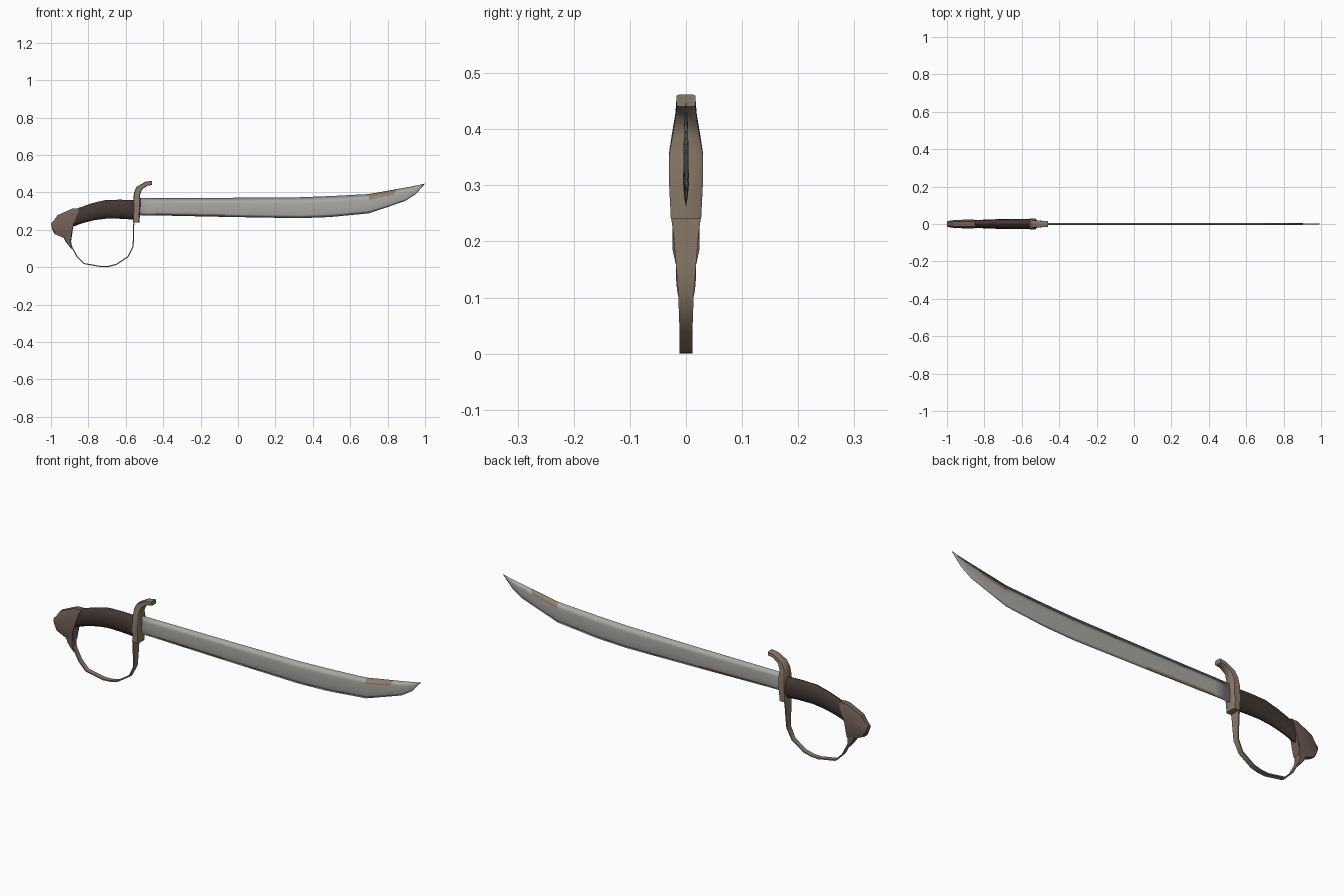
import bpy, bmesh, math
from mathutils import Vector


def material(name, rgb):
    m = bpy.data.materials.new(name)
    m.diffuse_color = (*rgb, 1)
    return m


STEEL = material("steel", (0.40, 0.39, 0.37))
STAIN = material("tan stain", (0.29, 0.22, 0.15))
BRASS = material("dull brass", (0.25, 0.195, 0.14))
LEATHER = material("dark leather", (0.055, 0.038, 0.031))
BRONZE = material("brown bronze", (0.165, 0.115, 0.092))


def loft(name, stations, half_profile, mats, angle=40, rule=None):
    """Station: (ax, az, bx, bz, half width). Profile: (fraction from a to b, width fraction),
    mirrored in y to make a closed ring."""
    ring = list(half_profile) + [(t, -w) for t, w in reversed(half_profile) if w > 0]
    bm = bmesh.new()
    rings = []
    for ax, az, bx, bz, hw in stations:
        rings.append([bm.verts.new((ax + (bx - ax) * t, hw * w, az + (bz - az) * t))
                      for t, w in ring])
    n = len(ring)
    for i, (r, s) in enumerate(zip(rings, rings[1:])):
        for j in range(n):
            k = (j + 1) % n
            f = bm.faces.new((r[j], r[k], s[k], s[j]))
            if rule:
                f.material_index = rule(i, (ring[j][0] + ring[k][0]) / 2)
    bm.faces.new(rings[0])
    bm.faces.new(rings[-1])
    bmesh.ops.remove_doubles(bm, verts=bm.verts, dist=1e-5)
    bmesh.ops.recalc_face_normals(bm, faces=bm.faces)
    me = bpy.data.meshes.new(name)
    bm.to_mesh(me)
    bm.free()
    for m in mats:
        me.materials.append(m)
    ob = bpy.data.objects.new(name, me)
    bpy.context.collection.objects.link(ob)
    bpy.ops.object.select_all(action='DESELECT')
    ob.select_set(True)
    bpy.context.view_layer.objects.active = ob
    bpy.ops.object.shade_smooth_by_angle(angle=math.radians(angle))
    return ob


ROUND = [((1 - math.cos(a)) / 2, max(0, math.sin(a)))
         for a in (math.pi * i / 6 for i in range(6))] + [(1, 0)]
BOXY = [(0, 0.75), (0.12, 1), (0.88, 1), (1, 0.75)]
FLAT = [(0, 1), (1, 1)]
LENS = [(0, 0), (0.3, 0.85), (0.66, 1), (0.86, 0.6), (1, 0)]

# Blade: thin lens section, spine and cutting edge meeting at the raised tip
blade = [(-0.54, 0.37, -0.54, 0.278, 0.005), (-0.44, 0.37, -0.44, 0.277, 0.005),
         (-0.07, 0.371, -0.07, 0.269, 0.005), (0.33, 0.374, 0.33, 0.262, 0.005),
         (0.49, 0.380, 0.49, 0.268, 0.005), (0.70, 0.391, 0.70, 0.288, 0.005),
         (0.85, 0.418, 0.80, 0.322, 0.0045), (0.93, 0.432, 0.893, 0.354, 0.004),
         (0.965, 0.439, 0.95, 0.390, 0.003), (1.0, 0.447, 0.998, 0.444, 0.001)]


def stains(i, t):
    return int((i == 1 and t > 0.86) or (i == 5 and t < 0.3))


loft("blade", blade, LENS, [STEEL, STAIN], 180, stains)

# Grip: curved, oval, tapering towards the pommel
grip = [(-0.545, 0.358, -0.545, 0.254, 0.028), (-0.63, 0.361, -0.63, 0.259, 0.028),
        (-0.71, 0.359, -0.70, 0.260, 0.027), (-0.78, 0.342, -0.765, 0.252, 0.024),
        (-0.83, 0.325, -0.83, 0.236, 0.022), (-0.87, 0.310, -0.895, 0.212, 0.020)]
loft("grip", grip, ROUND, [LEATHER], 50)

# Pommel: faceted beak-shaped cap with a horn that meets the knuckle bow
pommel = [(-0.848, 0.315, -0.888, 0.206, 0.023), (-0.885, 0.314, -0.89, 0.153, 0.024),
          (-0.965, 0.278, -0.935, 0.158, 0.021), (-0.984, 0.250, -0.982, 0.178, 0.018),
          (-1.0, 0.234, -0.995, 0.205, 0.014)]
loft("pommel", pommel, [(0, 0.6), (0.18, 1), (0.8, 1), (1, 0.7)], [BRONZE], 30)
horn = [(-0.937, 0.165, -0.89, 0.165, 0.017), (-0.922, 0.137, -0.892, 0.137, 0.018),
        (-0.905, 0.115, -0.890, 0.113, 0.016), (-0.890, 0.098, -0.886, 0.098, 0.013)]
loft("pommel_horn", horn, BOXY, [BRONZE], 35)

# Cross guard: block that narrows into a forward-curling quillon
guard = [(-0.562, 0.240, -0.527, 0.240, 0.027), (-0.562, 0.30, -0.523, 0.30, 0.030),
         (-0.560, 0.36, -0.522, 0.355, 0.030), (-0.556, 0.40, -0.524, 0.387, 0.024),
         (-0.542, 0.43, -0.513, 0.416, 0.019), (-0.495, 0.457, -0.485, 0.436, 0.017),
         (-0.46, 0.462, -0.46, 0.440, 0.017)]
loft("cross_guard", guard, BOXY, [BRASS], 45)

# Knuckle bow: thin ribbon, wide at the guard and narrow at the bottom
path = [(-0.554, 0.25, 0.027), (-0.555, 0.21, 0.022), (-0.556, 0.16, 0.018),
        (-0.558, 0.11, 0.014), (-0.585, 0.055, 0.012), (-0.65, 0.012, 0.012),
        (-0.69, 0.002, 0.012), (-0.73, 0.0, 0.012), (-0.825, 0.017, 0.012),
        (-0.865, 0.058, 0.012), (-0.890, 0.105, 0.012), (-0.905, 0.14, 0.012)]
bow = []
for x, z, w in path:
    d = (Vector((-0.72, 0.17)) - Vector((x, z))).normalized() * 0.006
    bow.append((x, z, x + d.x, z + d.y, w))
loft("knuckle_bow", bow, FLAT, [BRASS], 45)
